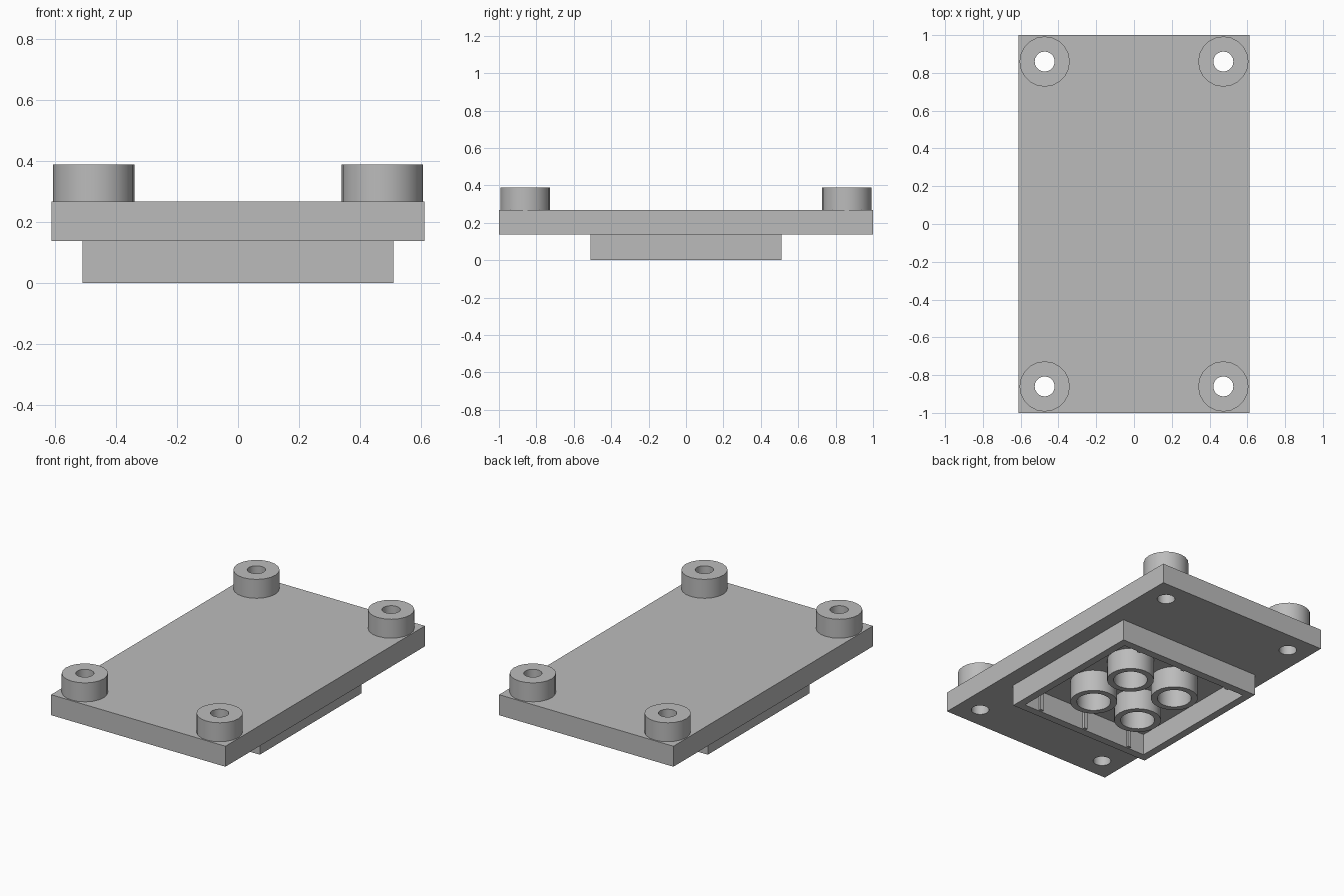
import bpy, bmesh, math

default = bpy.data.objects.get("Cube")
if default:
    bpy.data.objects.remove(default, do_unlink=True)

grey = bpy.data.materials.new("light_grey")
grey.use_nodes = True
COLOUR = (0.5, 0.5, 0.5, 1)
grey.diffuse_color = COLOUR
grey.node_tree.nodes["Principled BSDF"].inputs["Base Color"].default_value = COLOUR


def rect(hx, hy, cx=0, cy=0):
    return [(cx + sx * hx, cy + sy * hy) for sx, sy in ((-1, -1), (1, -1), (1, 1), (-1, 1))]


def circle(r, cx, cy, n=20):
    return [(cx + r * math.cos(2 * math.pi * i / n), cy + r * math.sin(2 * math.pi * i / n))
            for i in range(n)]


def extrude(name, loops, z0, z1):
    """Extrude an outline; any loops inside it become through holes."""
    curve = bpy.data.curves.new(name, "CURVE")
    curve.dimensions = "2D"
    curve.fill_mode = "BOTH"
    curve.extrude = (z1 - z0) / 2
    for loop in loops:
        spline = curve.splines.new("POLY")
        spline.points.add(len(loop) - 1)
        for point, (x, y) in zip(spline.points, loop):
            point.co = (x, y, 0, 1)
        spline.use_cyclic_u = True
    obj = bpy.data.objects.new(name, curve)
    bpy.context.collection.objects.link(obj)
    obj.location.z = (z0 + z1) / 2
    bpy.ops.object.select_all(action="DESELECT")
    obj.select_set(True)
    bpy.context.view_layer.objects.active = obj
    bpy.ops.object.convert(target="MESH")
    obj = bpy.context.view_layer.objects.active
    # Weld caps to walls so the part is one closed solid
    bm = bmesh.new()
    bm.from_mesh(obj.data)
    bmesh.ops.remove_doubles(bm, verts=bm.verts, dist=0.0005)
    bmesh.ops.recalc_face_normals(bm, faces=bm.faces)
    bm.to_mesh(obj.data)
    bm.free()
    obj.data.materials.clear()
    obj.data.materials.append(grey)
    bpy.ops.object.shade_smooth_by_angle(angle=math.radians(30))
    return obj


PLATE_BOTTOM, PLATE_TOP, BOSS_TOP = 0.138, 0.268, 0.388
HOLE_R = 0.053
corners = [(x, y) for x in (-0.473, 0.473) for y in (-0.86, 0.86)]

# Main plate with four screw holes
extrude("base_plate", [rect(0.612, 1.0)] + [circle(HOLE_R, x, y) for x, y in corners],
        PLATE_BOTTOM, PLATE_TOP)

# Hollow corner bosses
for i, (x, y) in enumerate(corners):
    extrude(f"corner_boss_{i + 1}", [circle(0.133, x, y), circle(HOLE_R, x, y)],
            PLATE_TOP, BOSS_TOP)

# Square skirt under the plate
extrude("socket_frame", [rect(0.51, 0.51), rect(0.46, 0.46)], 0, PLATE_BOTTOM)

# Gripping tubes inside the skirt
for i, (x, y) in enumerate([(x, y) for x in (-0.17, 0.17) for y in (-0.17, 0.17)]):
    extrude(f"socket_tube_{i + 1}", [circle(0.139, x, y, 24), circle(0.101, x, y, 24)],
            0, PLATE_BOTTOM)

# Slim ribs on the front and back inner walls
for side, label in ((-1, "front"), (1, "back")):
    for i in range(3):
        extrude(f"{label}_rib_{i + 1}", [rect(0.012, 0.008, (i - 1) * 0.34, side * 0.453)],
                0.004, PLATE_BOTTOM)
